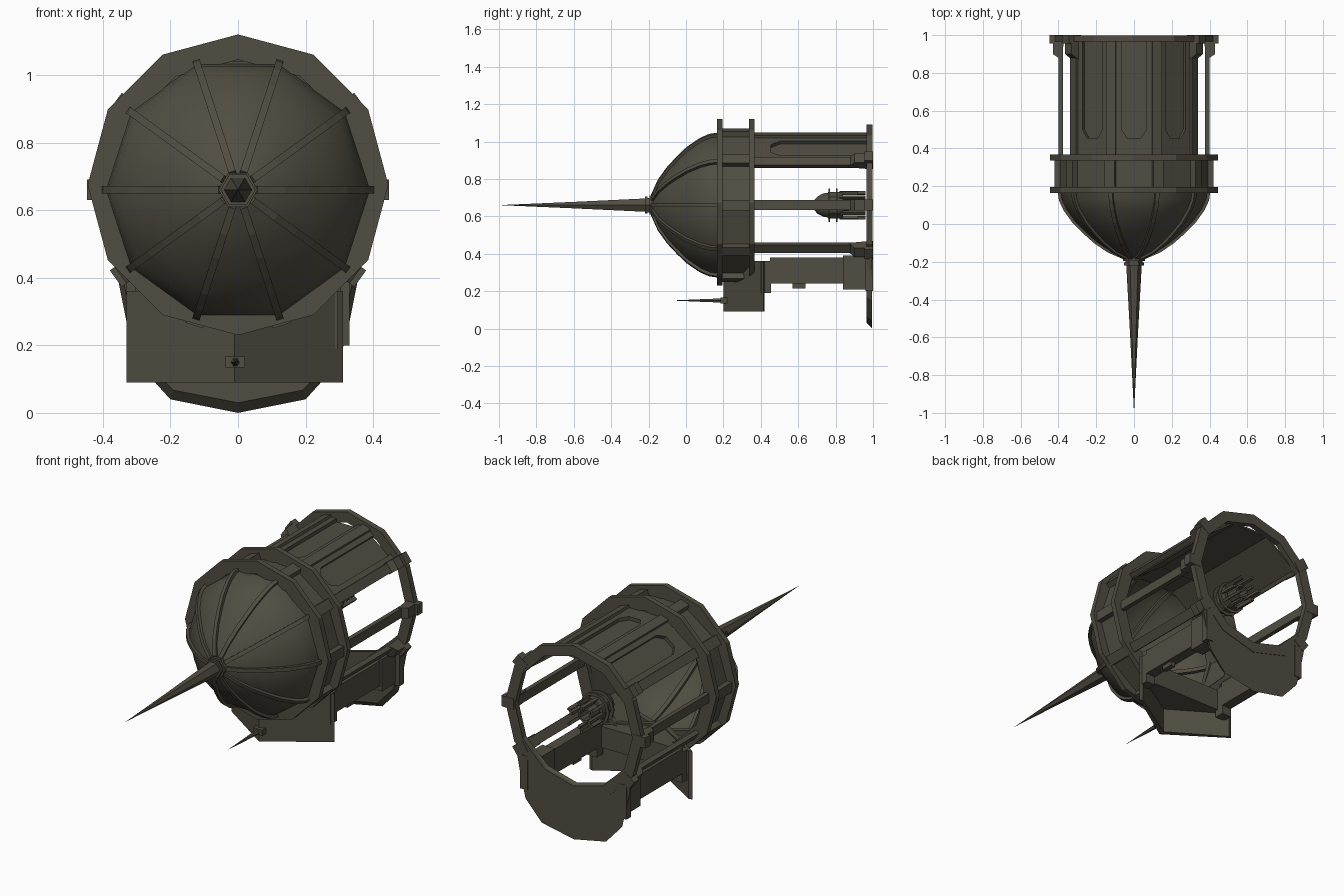
import bpy, bmesh, math
from mathutils import Vector

if "Cube" in bpy.data.objects:
    bpy.data.objects.remove(bpy.data.objects["Cube"])

CZ = 0.66                      # height of the long axis
metal = bpy.data.materials.new("dark olive metal")
metal.diffuse_color = (0.082, 0.074, 0.054, 1)
metal.use_nodes = True
metal.node_tree.nodes["Principled BSDF"].inputs["Base Color"].default_value = metal.diffuse_color


def finish(name, bm, smooth=None):
    bmesh.ops.recalc_face_normals(bm, faces=bm.faces)
    me = bpy.data.meshes.new(name)
    bm.to_mesh(me)
    bm.free()
    me.materials.append(metal)
    ob = bpy.data.objects.new(name, me)
    bpy.context.collection.objects.link(ob)
    if smooth:
        bpy.ops.object.select_all(action='DESELECT')
        ob.select_set(True)
        bpy.context.view_layer.objects.active = ob
        bpy.ops.object.shade_smooth_by_angle(angle=math.radians(smooth))
    return ob


def lathe(name, prof, n, cz=CZ, cx=0, closed=False, smooth=None):
    """Turn (y, radius) points around the y axis."""
    bm = bmesh.new()
    rings = []
    for y, r in prof:
        k = n if r > 1e-5 else 1
        rings.append([bm.verts.new((cx + r * math.cos(2 * math.pi * i / n), y,
                                    cz + r * math.sin(2 * math.pi * i / n))) for i in range(k)])
    pairs = list(zip(rings, rings[1:])) + ([(rings[-1], rings[0])] if closed else [])
    for a, b in pairs:
        for i in range(n):
            j = (i + 1) % n
            quad = [a[i % len(a)], a[j % len(a)], b[j % len(b)], b[i % len(b)]]
            bm.faces.new(list(dict.fromkeys(quad)))
    return finish(name, bm, smooth)


def ring(name, y0, y1, r0, r1, n, cz=CZ):
    return lathe(name, [(y0, r0), (y0, r1), (y1, r1), (y1, r0)], n, cz, closed=True)


def prism(name, pts, d0, d1, fn):
    """Extrude a flat outline from d0 to d1; fn maps (p, q, d) to space."""
    bm = bmesh.new()
    a = [bm.verts.new(fn(p, q, d0)) for p, q in pts]
    b = [bm.verts.new(fn(p, q, d1)) for p, q in pts]
    bm.faces.new(a)
    bm.faces.new(b[::-1])
    for i in range(len(pts)):
        j = (i + 1) % len(pts)
        bm.faces.new([a[i], b[i], b[j], a[j]])
    return finish(name, bm)


def polar(deg):
    """Frame at an angle around the axis: y, radius, sideways offset."""
    c, s = math.cos(math.radians(deg)), math.sin(math.radians(deg))
    return lambda y, r, u: Vector((r * c - u * s, y, CZ + r * s + u * c))


def bar(name, deg, y0, y1, r0, r1, w):
    return prism(name, [(y0, r0), (y1, r0), (y1, r1), (y0, r1)], -w, w, polar(deg))


def box(name, x0, x1, y0, y1, z0, z1):
    return prism(name, [(x0, y0), (x1, y0), (x1, y1), (x0, y1)], z0, z1,
                 lambda x, y, z: Vector((x, y, z)))


# Dome with ten ribs
dome = [(.2, .395), (.13, .385), (.08, .362), (.01, .312), (-.04, .262),
        (-.095, .2), (-.145, .127), (-.18, .045)]
lathe("dome", dome, 10, smooth=50)
rib = [(y - .006, r + .012) for y, r in dome] + [(y + .02, max(r - .015, .02)) for y, r in dome[::-1]]
for k in range(10):
    prism("dome_rib", rib, -.011, .011, polar(36 * k))

# Nose collar and long spike
lathe("nose_collar", [(-.165, 0), (-.165, .058), (-.195, .058), (-.195, .045), (-.205, .045),
                      (-.205, .052), (-.22, .052), (-.22, 0)], 6)
lathe("nose_spike", [(-.2, .042), (-.6, .02), (-1, 0)], 6)

# Drum with two flanges and ten clamps
ring("drum", .18, .36, .375, .4, 10)
for y in (.165, .337):
    ring("flange", y, y + .03, .37, .445, 12, .675)
for k in range(10):
    bar("drum_clamp", 36 * k, .19, .345, .38, .422, .028)

# Long bars carrying the rear ring, with tapered end brackets
for deg in (0, 36, 72, 108, 144, 180, 216, 324):
    bar("long_bar", deg, .36, .98, .375, .4, .026)
for deg in (0, 36, 144, 180, 216, 324):
    prism("bar_bracket", [(.87, .385), (.9, .43), (.955, .43), (.955, .447), (1, .447), (1, .37), (.97, .37)],
          -.03, .03, polar(deg))
ring("rear_ring", .965, .998, .365, .425, 12, .665)

# Roof panels: thin sheet under a frame with a chamfered notch
for deg in (54, 90, 126):
    bar("roof_sheet", deg, .36, .97, .345, .355, .12)
    prism("roof_frame", [(.36, -.115), (.97, -.115), (.97, -.065), (.5, -.065), (.455, -.035), (.455, .035),
                         (.5, .065), (.97, .065), (.97, .115), (.36, .115)], .35, .375,
          lambda y, u, r, f=polar(deg): f(y, r, u))

# Rear lower shield plate: crescent with a bevelled outer rim
half = [(.36, .42), (.33, .27), (.3, .15), (.2, .04)]
inner = [(.33, .48), (.185, .345)]
outline = (half + [(0, 0)] + [(-x, z) for x, z in half[::-1]] + [(-x, z) for x, z in inner]
           + [(0, .295)] + inner[::-1])


def shield(x, z, y):
    k = 1 if y > .98 else 0
    return Vector((x * (.96 + .04 * k), y, z + (1 - k) * .03 * (1 - z / .48)))


prism("rear_shield", outline, .965, .995, shield)

# Lower side beams with stepped ends
for s in (-1, 1):
    for name, y0, y1, z0, z1, x0, x1 in (
            ("lower_beam", .45, .86, .24, .38, .235, .295),
            ("beam_end", .84, .97, .21, .39, .225, .305),
            ("beam_foot", .4, .455, .19, .36, .235, .295),
            ("shield_strap", .96, 1, .2, .39, .285, .33)):
        box(name, *sorted((s * x0, s * x1)), y0, y1, z0, z1)
box("beam_hook", .25, .28, .57, .64, .215, .25)

# V-shaped chin plough, hollow at the back, with a roof
up = lambda x, y, z: Vector((x, y, z))
prism("chin_plough", [(-.01, .2), (.31, .415), (.29, .42), (-.01, .235), (-.31, .42), (-.33, .415)], .09, .36, up)
prism("chin_roof", [(-.01, .21), (.3, .415), (-.32, .415)], .23, .35, up)
box("chin_mount", -.037, .02, .185, .23, .135, .167)
lathe("chin_spike", [(.2, .013), (.1, .009), (-.08, 0)], 6, cz=.15, cx=-.008)

# Small core unit floating on the axis
lathe("core_dome", [(.675, 0), (.683, .025), (.705, .05), (.735, .066), (.765, .07)], 10, smooth=50)
ring("core_drum", .76, .84, .055, .074, 10)
for y in (.762, .802):
    ring("core_flange", y, y + .008, .06, .09, 12)
for k in range(10):
    bar("core_prong", 36 * k, .82, .96 if k % 2 else .92, .06, .078, .008)
ring("core_inner_tube", .78, .9, .03, .042, 10)
